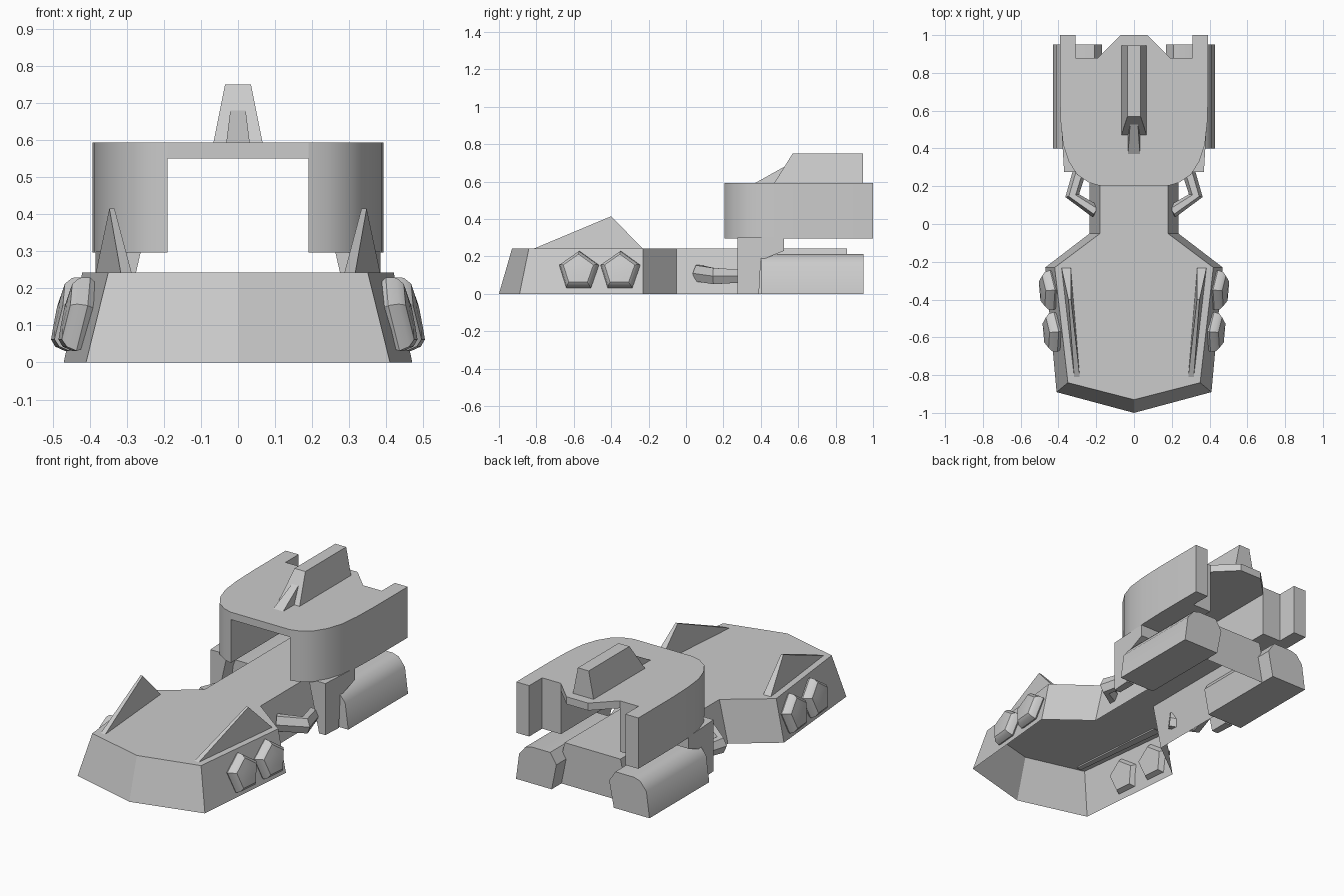
import bpy, bmesh, math
from mathutils import Vector, Matrix

if "Cube" in bpy.data.objects:
    bpy.data.objects.remove(bpy.data.objects["Cube"])


def finish(name, bm, mirror=False, smooth=None):
    bmesh.ops.recalc_face_normals(bm, faces=bm.faces)
    me = bpy.data.meshes.new(name)
    bm.to_mesh(me)
    bm.free()
    ob = bpy.data.objects.new(name, me)
    bpy.context.collection.objects.link(ob)
    if mirror:
        ob.modifiers.new("mirror", 'MIRROR')
    if smooth:
        bpy.ops.object.select_all(action='DESELECT')
        ob.select_set(True)
        bpy.context.view_layer.objects.active = ob
        bpy.ops.object.shade_smooth_by_angle(angle=math.radians(smooth))
    return ob


def loft(name, rings, cap_start=True, cap_end=True, **kw):
    """Skin a list of equal-length closed rings."""
    bm = bmesh.new()
    vs = [[bm.verts.new(p) for p in r] for r in rings]
    n = len(vs[0])
    for a, b in zip(vs, vs[1:]):
        for i in range(n):
            j = (i + 1) % n
            bm.faces.new((a[i], a[j], b[j], b[i]))
    if cap_start:
        bm.faces.new(vs[0])
    if cap_end:
        bm.faces.new(vs[-1])
    return finish(name, bm, **kw)


def both(half):
    """Mirror a half outline that starts and ends off the centre line."""
    return half + [(-x, y) for x, y in reversed(half)]


def at_z(outline, z):
    return [(x, y, z) for x, y in outline]


# Hull: sloped walls and deck, open underneath
low = [(0, -1)] + both([(.41, -.89), (.47, -.23), (.235, -.05), (.235, .86)])
top = [(0, -.93)] + both([(.35, -.84), (.42, -.23), (.18, -.05), (.18, .86)])
loft("hull", [at_z(low, 0), at_z(top, .243)], cap_start=False)

# Rear side pods: chamfered section run along y
pod = [(.43, 0), (.41, .15), (.37, .20), (.33, .212), (.21, .212), (.17, .15), (.20, 0)]
loft("rear_pod", [[(x, y, z) for x, z in pod] for y in (.40, .95)], mirror=True, smooth=40)

# Upper bridge: side blocks with rounded front corners, joined by a thin roof
curve = [(.19, .205), (.24, .22), (.30, .26), (.345, .33), (.375, .42), (.388, .54), (.393, .70)]
block = curve + [(.393, 1), (.31, 1), (.31, .88), (.19, .88)]
loft("bridge_side", [at_z(block, .297), at_z(block, .593)], mirror=True, smooth=30)
roof = both([(.19, .205), (.19, .88), (.07, 1)])
loft("bridge_roof", [at_z(roof, .55), at_z(roof, .593)])

# Turret on the roof with a wedge-shaped front gun
loft("turret", [at_z(both([(.067, .47), (.067, .945)]), .59),
                at_z(both([(.035, .57), (.035, .945)]), .75)])
loft("turret_gun", [at_z(both([(.032, .365), (.032, .62)]), .59),
                    at_z(both([(.020, .535), (.020, .62)]), .685)])

# Support legs between the pods and the bridge
leg = [(.275, 0), (.275, .30), (.525, .30), (.525, .23), (.40, .18), (.39, 0)]
inner = [(.33 if z < .1 else .31 - (z - .18) * .4, y, z) for y, z in leg]
outer = [(.37 + .06 * (y - .275), y, z) for y, z in leg]
loft("bridge_leg", [inner, outer], mirror=True)


# Bent arms from the legs into the hull's neck
def section(center, direction, w, h):
    d = Vector(direction).normalized()
    s = d.cross(Vector((0, 0, 1))).normalized()
    u = s.cross(d)
    c = Vector(center)
    return [c + s * w * math.cos(t) + u * h * math.sin(t)
            for t in (k * math.tau / 6 for k in range(6))]


loft("bent_arm", [section((.285, .29, .095), (.05, -.13, 0), .035, .04),
                  section((.327, .15, .095), (-.2, -1, 0), .037, .05),
                  section((.20, .065, .11), (-1, -.65, .1), .035, .05)], mirror=True)

# Pentagonal side pods leaning with the hull wall
for i, (x, y) in enumerate([(.452, -.352), (.432, -.573)]):
    n = Vector((1, -.09, .22)).normalized()
    side = Vector((0, 0, 1)).cross(n).normalized()
    up = n.cross(side)
    rings = []
    for r, off in ((.085, -.05), (.112, -.01), (.105, .018), (.085, .034), (.04, .038)):
        c = Vector((x, y, .122)) + n * off
        rings.append([c + side * r * math.sin(k * math.tau / 5)
                      + up * r * math.cos(k * math.tau / 5) for k in range(5)])
    loft(f"side_pentagon_{i + 1}", rings, mirror=True, smooth=35)

# Tapered triangular fins on the deck
bm = bmesh.new()
base = [bm.verts.new(p) for p in [(.285, -.83, .235), (.315, -.83, .235),
                                  (.385, -.225, .235), (.335, -.225, .235)]]
tip = [bm.verts.new(p) for p in [(.333, -.40, .415), (.347, -.40, .415)]]
a, b, c, d = base
for f in ((a, b, c, d), (a, b, tip[1], tip[0]), (c, d, tip[0], tip[1]),
          (b, c, tip[1]), (d, a, tip[0])):
    bm.faces.new(f)
finish("deck_fin", bm, mirror=True)
